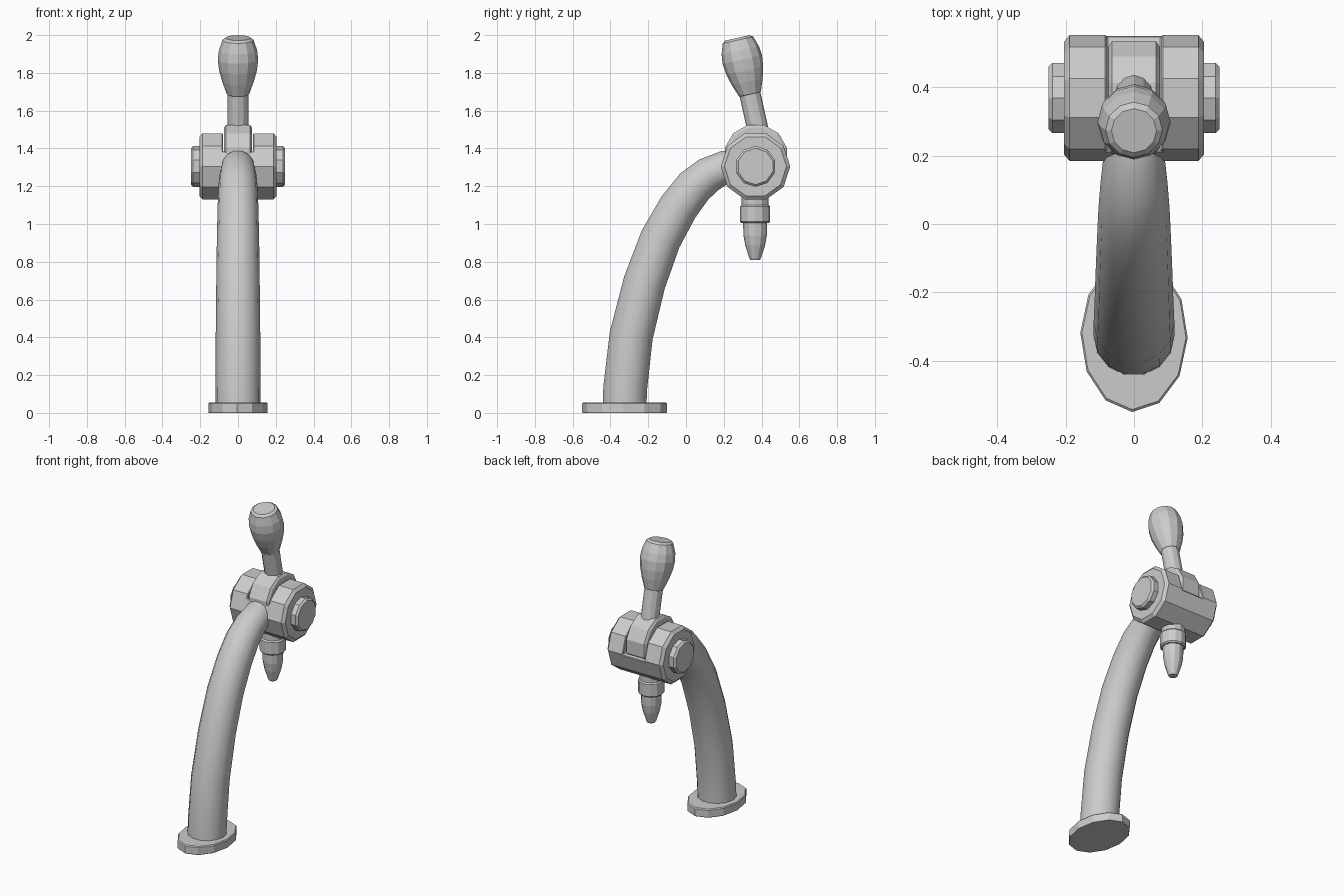
import bpy, bmesh, math
from mathutils import Vector, Matrix

if "Cube" in bpy.data.objects:
    bpy.data.objects.remove(bpy.data.objects["Cube"])

X, Y, Z = Vector((1, 0, 0)), Vector((0, 1, 0)), Vector((0, 0, 1))


def loft(name, rings, sides, phase=0.0, stretch=1.0, smooth=False):
    """Skin circular rings given as (centre, axis, radius), capped at both ends."""
    bm = bmesh.new()
    loops = []
    for c, axis, r in rings:
        u = Y if abs(axis.x) > 0.9 else X
        v = axis.cross(u) * stretch
        angles = [phase + 2 * math.pi * i / sides for i in range(sides)]
        loops.append([bm.verts.new(c + (u * math.cos(a) + v * math.sin(a)) * r) for a in angles])
    for lo, hi in zip(loops, loops[1:]):
        for i in range(sides):
            j = (i + 1) % sides
            bm.faces.new((lo[i], lo[j], hi[j], hi[i]))
    bm.faces.new(loops[0][::-1])
    bm.faces.new(loops[-1])
    bmesh.ops.recalc_face_normals(bm, faces=bm.faces)
    me = bpy.data.meshes.new(name)
    bm.to_mesh(me)
    bm.free()
    ob = bpy.data.objects.new(name, me)
    bpy.context.collection.objects.link(ob)
    if smooth:
        bpy.ops.object.select_all(action='DESELECT')
        ob.select_set(True)
        bpy.context.view_layer.objects.active = ob
        bpy.ops.object.shade_smooth_by_angle(angle=math.radians(40))
    return ob


def lathe(name, origin, axis, profile, sides, **kw):
    """Turn a (distance along axis, radius) profile."""
    o, a = Vector(origin), axis.normalized()
    return loft(name, [(o + a * s, a, r) for s, r in profile], sides, **kw)


# Oval foot flange
lathe("base_flange", (0, -0.325, 0), Z, [(0, 0.155), (0.006, 0.157), (0.05, 0.157), (0.056, 0.152)],
      12, stretch=1.43, phase=math.radians(-2))

# Curved, tapering column
path = [(-0.325, 0.04, .119), (-0.322, 0.13, .119), (-0.29, 0.41, .118), (-0.22, 0.69, .115),
        (-0.135, 0.92, .112), (-0.04, 1.09, .108), (0.045, 1.2, .104), (0.12, 1.26, .098),
        (0.21, 1.303, .088), (0.3, 1.315, .086)]
pts = [Vector((0, y, z)) for y, z, r in path]
rings = []
for i, p in enumerate(pts):
    tangent = (pts[min(i + 1, len(pts) - 1)] - pts[max(i - 1, 0)]).normalized()
    rings.append((p, tangent, path[i][2]))
loft("column", rings, 14, smooth=True)

# Valve barrel lying across the top
hub = (0, 0.368, 1.305)
barrel = lathe("valve_barrel", hub, X,
               [(-.205, .164), (-.188, .184), (.188, .184), (.205, .164)], 10)

# Slot cut across the upper back of the barrel
bm = bmesh.new()
tilt = Matrix.Rotation(math.radians(-14), 4, 'X')
bmesh.ops.create_cube(bm, size=1, matrix=Matrix.Translation((0, 0.37, 1.345)) @ tilt
                      @ Matrix.Translation((0, 0, 0.2)) @ Matrix.Diagonal((0.16, 0.7, 0.4, 1)))
me = bpy.data.meshes.new("slot_cutter")
bm.to_mesh(me)
bm.free()
cutter = bpy.data.objects.new("slot_cutter", me)
bpy.context.collection.objects.link(cutter)
cutter.hide_render = True
cutter.hide_viewport = True
cutter.display_type = 'WIRE'
cut = barrel.modifiers.new("slot", 'BOOLEAN')
cut.operation = 'DIFFERENCE'
cut.solver = 'EXACT'
cut.object = cutter
bev = barrel.modifiers.new("soft_edges", 'BEVEL')
bev.width = 0.007
bev.segments = 1
bev.limit_method = 'ANGLE'
bev.angle_limit = math.radians(60)

# Rotor that carries the lever inside the slot
lathe("lever_rotor", (0, 0.37, 1.36), X,
      [(-.074, .155), (-.064, .17), (.064, .17), (.074, .155)], 12, phase=math.radians(15))

# Round end caps on both sides
for side, label in ((-1, "left"), (1, "right")):
    lathe("end_cap_" + label, hub, X * side,
          [(.19, .108), (.238, .108), (.25, .096)], 10, phase=math.radians(18))

# Spout pointing down
lathe("spout_neck", (0, 0.366, 1.18), -Z, [(0, .072), (.1, .072)], 12)
lathe("spout_collar", (0, 0.366, 1.1), -Z,
      [(0, .072), (.008, .08), (.088, .08), (.096, .072)], 12)
lathe("spout_nozzle", (0, 0.366, 1.02), -Z,
      [(0, .064), (.08, .062), (.135, .052), (.2, .031), (.21, .026)], 12)

# Tilted lever and knob
lean = Vector((0, -math.sin(math.radians(12.5)), math.cos(math.radians(12.5))))
lathe("lever_shaft", (0, 0.378, 1.51), lean, [(-.08, .056), (.2, .056)], 12)
lathe("lever_knob", (0, 0.378, 1.51), lean,
      [(.178, .053), (.184, .06), (.25, .084), (.31, .1), (.37, .107),
       (.42, .101), (.475, .083), (.487, .066)], 12)
